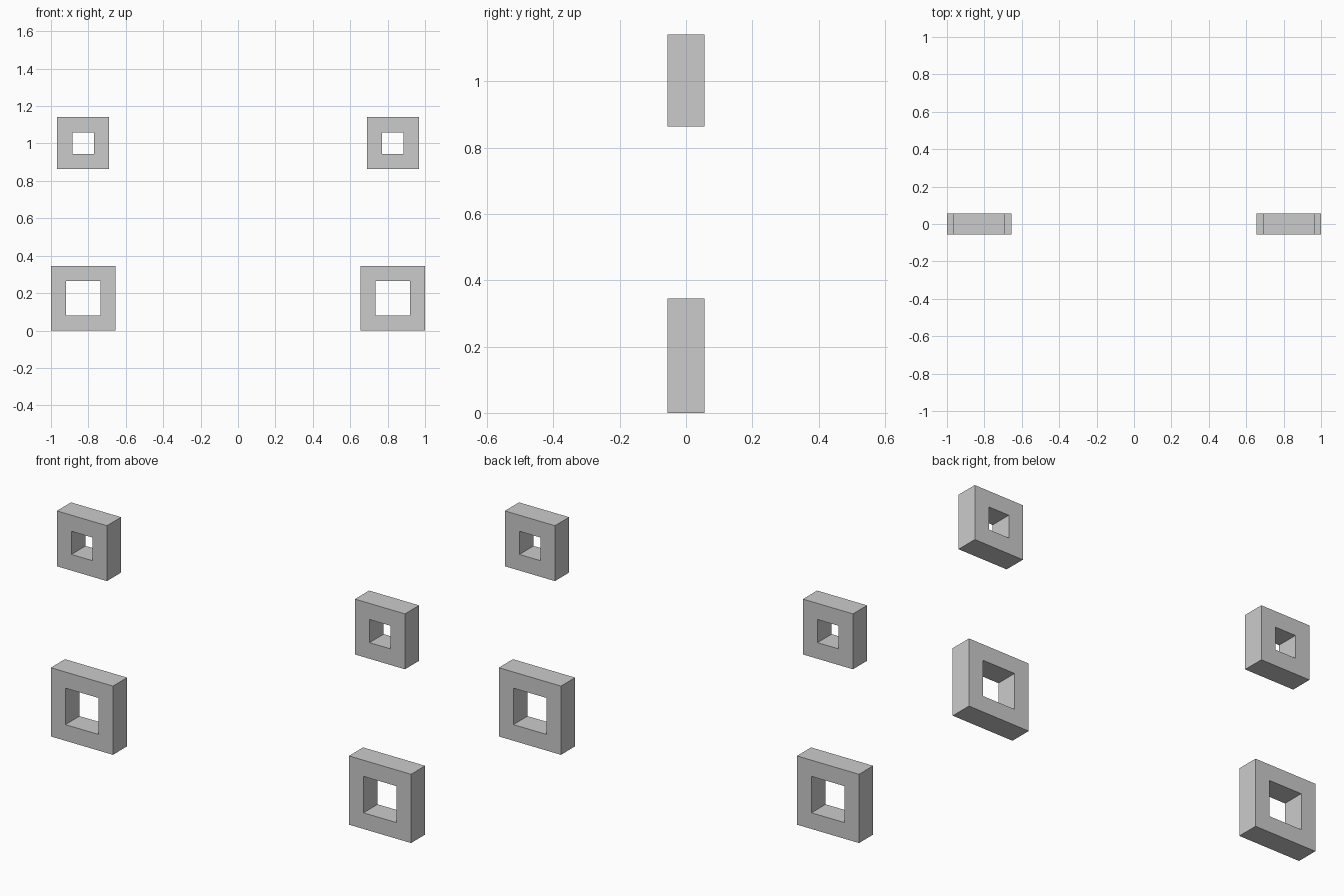
import bpy, bmesh

if "Cube" in bpy.data.objects:
    bpy.data.objects.remove(bpy.data.objects["Cube"])

DEPTH = 0.056    # half thickness in y
BORDER = 0.081   # width of the frame bars
CORNERS = [(-1, -1), (1, -1), (1, 1), (-1, 1)]


def square_frame(name, x, z, half):
    """Square frame with a square through-hole, facing front."""
    bm = bmesh.new()
    loops = []
    # Four square loops around the bar section: outer front/back, inner back/front
    for h, y in ((half, -DEPTH), (half, DEPTH),
                 (half - BORDER, DEPTH), (half - BORDER, -DEPTH)):
        loops.append([bm.verts.new((x + h * a, y, z + h * b)) for a, b in CORNERS])
    for i in range(4):
        a, b = loops[i], loops[(i + 1) % 4]
        for j in range(4):
            k = (j + 1) % 4
            bm.faces.new((a[j], a[k], b[k], b[j]))
    bmesh.ops.recalc_face_normals(bm, faces=bm.faces)
    mesh = bpy.data.meshes.new(name)
    bm.to_mesh(mesh)
    bm.free()
    obj = bpy.data.objects.new(name, mesh)
    bpy.context.collection.objects.link(obj)


# Large lower frames and small upper frames, mirrored left and right
for side, s in (("left", -1), ("right", 1)):
    square_frame(f"lower_frame_{side}", s * 0.8275, 0.1725, 0.1725)
    square_frame(f"upper_frame_{side}", s * 0.8275, 1.002, 0.139)
